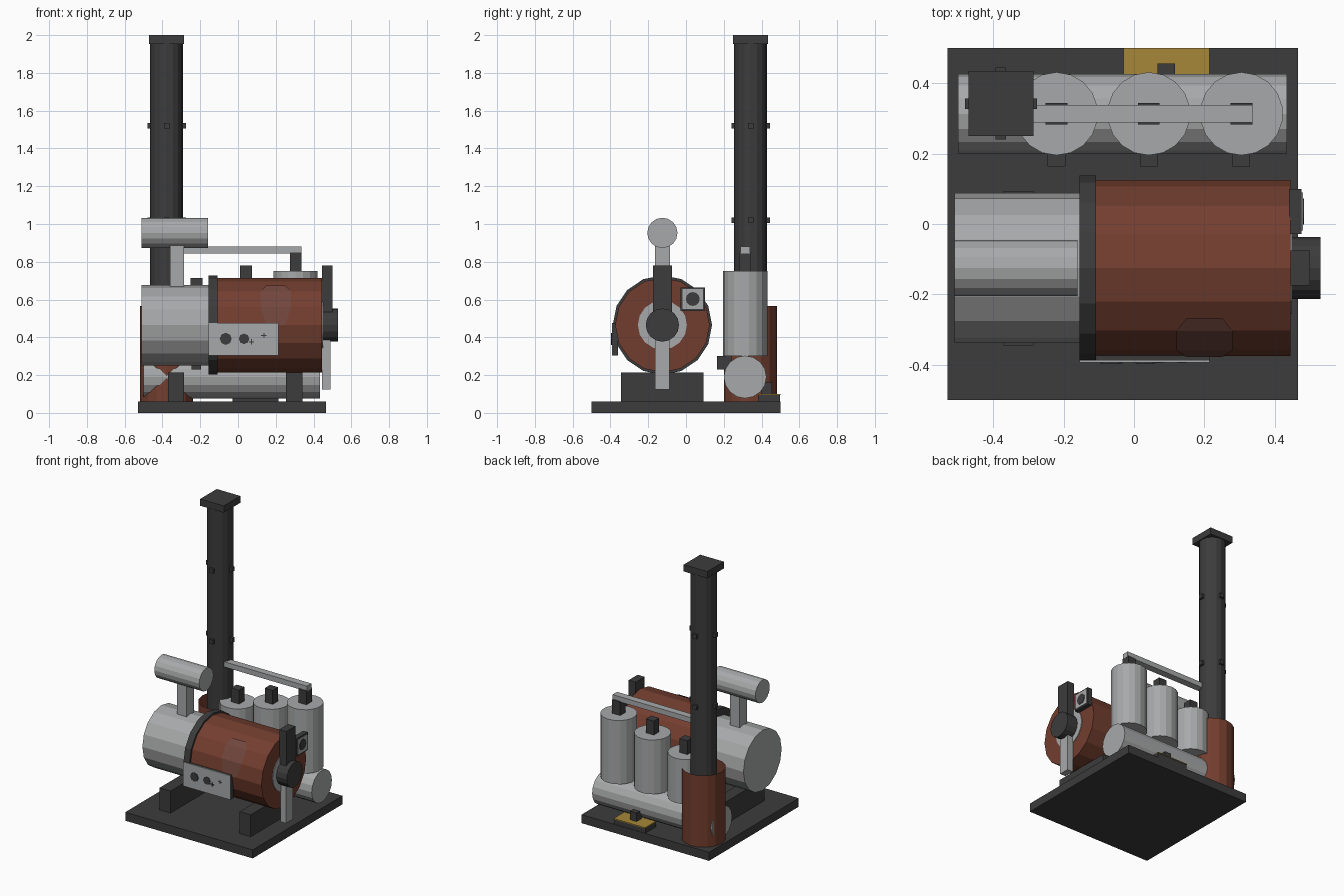
import bpy, bmesh, math
from mathutils import Matrix, Vector

cube = bpy.data.objects.get("Cube")
if cube:
    bpy.data.objects.remove(cube, do_unlink=True)


def material(name, rgb):
    m = bpy.data.materials.new(name)
    m.use_nodes = True
    col = (*rgb, 1)
    m.diffuse_color = col
    m.node_tree.nodes["Principled BSDF"].inputs["Base Color"].default_value = col
    return m


DARK = material("dark_iron", (0.045, 0.045, 0.045))
GREY = material("light_steel", (0.39, 0.395, 0.4))
RUST = material("rust_brown", (0.17, 0.048, 0.028))
GOLD = material("dull_yellow", (0.38, 0.245, 0.04))
HAZE = material("hazy_window", (0.165, 0.062, 0.048))


def finish(name, bm, mat):
    mesh = bpy.data.meshes.new(name)
    bmesh.ops.recalc_face_normals(bm, faces=bm.faces)
    bm.to_mesh(mesh)
    bm.free()
    mesh.materials.append(mat)
    ob = bpy.data.objects.new(name, mesh)
    bpy.context.collection.objects.link(ob)
    return ob


def box(name, mat, x, y, z):
    """Box from its (min, max) range on each axis."""
    bm = bmesh.new()
    size = [r[1] - r[0] for r in (x, y, z)]
    mid = [sum(r) / 2 for r in (x, y, z)]
    bmesh.ops.create_cube(bm, size=1, matrix=Matrix.Translation(mid) @ Matrix.Diagonal((*size, 1)))
    return finish(name, bm, mat)


def drum(name, mat, axis, span, a, b, r, sides=16, caps=True):
    """Cylinder along an axis over span; a, b locate the centre on the other two axes."""
    mid, length = sum(span) / 2, span[1] - span[0]
    rot = {"X": Matrix.Rotation(math.pi / 2, 4, "Y"),
           "Y": Matrix.Rotation(math.pi / 2, 4, "X"),
           "Z": Matrix()}[axis]
    centre = {"X": (mid, a, b), "Y": (a, mid, b), "Z": (a, b, mid)}[axis]
    bm = bmesh.new()
    bmesh.ops.create_cone(bm, cap_ends=caps, segments=sides, radius1=r, radius2=r,
                          depth=length, matrix=Matrix.Translation(centre) @ rot)
    return finish(name, bm, mat)


# Base and saddle legs
box("base_plate", DARK, (-0.53, 0.465), (-0.5, 0.5), (0, 0.06))
for side, x in (("right", -0.328), ("left", 0.298)):
    box(side + "_saddle_leg", DARK, (x - 0.043, x + 0.043), (-0.345, 0.093), (0.06, 0.215))

# Main horizontal boiler
BY, BZ = -0.125, 0.465
drum("boiler_barrel", RUST, "X", (-0.11, 0.445), BY, BZ, 0.25)
drum("boiler_band", DARK, "X", (-0.155, -0.108), BY, BZ, 0.263)
drum("boiler_rear_drum", GREY, "X", (-0.51, -0.155), BY, BZ, 0.213)

# Curved window skin on the barrel
bm = bmesh.new()
rows = []
for i in range(4):
    t = math.radians(22.5 * i)
    inset = 0.03 if i in (0, 3) else 0
    t = min(t, math.radians(56))
    y, z = BY - 0.253 * math.cos(t), BZ + 0.253 * math.sin(t)
    rows.append([bm.verts.new((x, y, z)) for x in (0.12 + inset, 0.28 - inset)])
for p, q in zip(rows, rows[1:]):
    bm.faces.new((p[0], p[1], q[1], q[0]))
finish("barrel_window", bm, HAZE)

# Raised drum on top of the boiler
box("top_drum_post", GREY, (-0.36, -0.285), (-0.165, -0.085), (0.66, 0.89))
drum("top_drum", GREY, "X", (-0.51, -0.16), BY, 0.953, 0.08)

# Boiler end fittings
drum("end_ring", GREY, "X", (0.44, 0.449), BY, BZ, 0.13)
drum("end_hub", DARK, "X", (0.445, 0.53), BY, BZ, 0.088)
box("upper_lever", DARK, (0.445, 0.5), (-0.175, -0.075), (0.465, 0.78))
box("lower_lever", GREY, (0.445, 0.49), (-0.163, -0.088), (0.125, 0.41))
box("gauge_box", DARK, (0.44, 0.476), (-0.028, 0.1), (0.54, 0.665))
box("gauge_face", GREY, (0.475, 0.48), (-0.018, 0.09), (0.55, 0.655))
drum("gauge_dial", DARK, "X", (0.478, 0.483), 0.036, 0.603, 0.037, 12)

# Control panel on the front
box("control_panel", DARK, (-0.155, 0.215), (-0.388, -0.36), (0.305, 0.475))
box("control_panel_face", GREY, (-0.155, 0.215), (-0.393, -0.387), (0.305, 0.475))
for i, (x, r) in enumerate(((-0.065, 0.032), (0.032, 0.028))):
    drum(f"panel_knob_{i + 1}", DARK, "Y", (-0.396, -0.39), x, 0.392, r, 8)
for i, (x, z) in enumerate(((0.072, 0.376), (0.137, 0.41))):
    for part, w, h in (("bar", 0.014, 0.003), ("stem", 0.003, 0.014)):
        box(f"panel_mark_{part}_{i + 1}", DARK, (x - w, x + w), (-0.395, -0.39), (z - h, z + h))

# Rear tank with three columns stepping up toward the left
TY = 0.313
drum("rear_tank", GREY, "X", (-0.5, 0.435), TY, 0.19, 0.113)
for i, (x, top) in enumerate(((-0.22, 0.615), (0.042, 0.683), (0.305, 0.75))):
    n = i + 1
    drum(f"column_{n}", GREY, "Z", (0.3, top), x, TY, 0.118, 18)
    box(f"column_cap_{n}", DARK, (x - 0.031, x + 0.031), (TY - 0.03, TY + 0.03), (top, top + 0.098))
    box(f"tank_valve_{n}", DARK, (x - 0.025, x + 0.025), (0.163, 0.24), (0.23, 0.3))
box("transfer_pipe", GREY, (-0.36, 0.337), (0.288, 0.338), (0.843, 0.88))

# Tray behind the tank
box("tray_block", DARK, (-0.03, 0.215), (0.38, 0.497), (0.06, 0.095))
box("tray_plate", GOLD, (-0.03, 0.215), (0.38, 0.5), (0.094, 0.1))
box("tray_handle", DARK, (0.067, 0.117), (0.4, 0.455), (0.1, 0.16))

# Chimney in its open sleeve
CX, CY, CR = -0.378, 0.342, 0.087
drum("chimney_sleeve", RUST, "Z", (0.06, 0.565), CX, CY, 0.141, 16, caps=False)
drum("chimney_pipe", DARK, "Z", (0.5, 1.96), CX, CY, CR)
box("chimney_cap", DARK, (CX - 0.092, CX + 0.092), (CY - 0.092, CY + 0.092), (1.952, 2.0))
for level, z in enumerate((1.02, 1.52)):
    for k in range(4):
        d = Matrix.Rotation(k * math.pi / 2, 3, "Z") @ Vector((CR, 0, 0))
        x, y, s = CX + d.x, CY + d.y, 0.015
        box(f"chimney_lug_{level + 1}_{k + 1}", DARK, (x - s, x + s), (y - s, y + s), (z - s, z + s))
